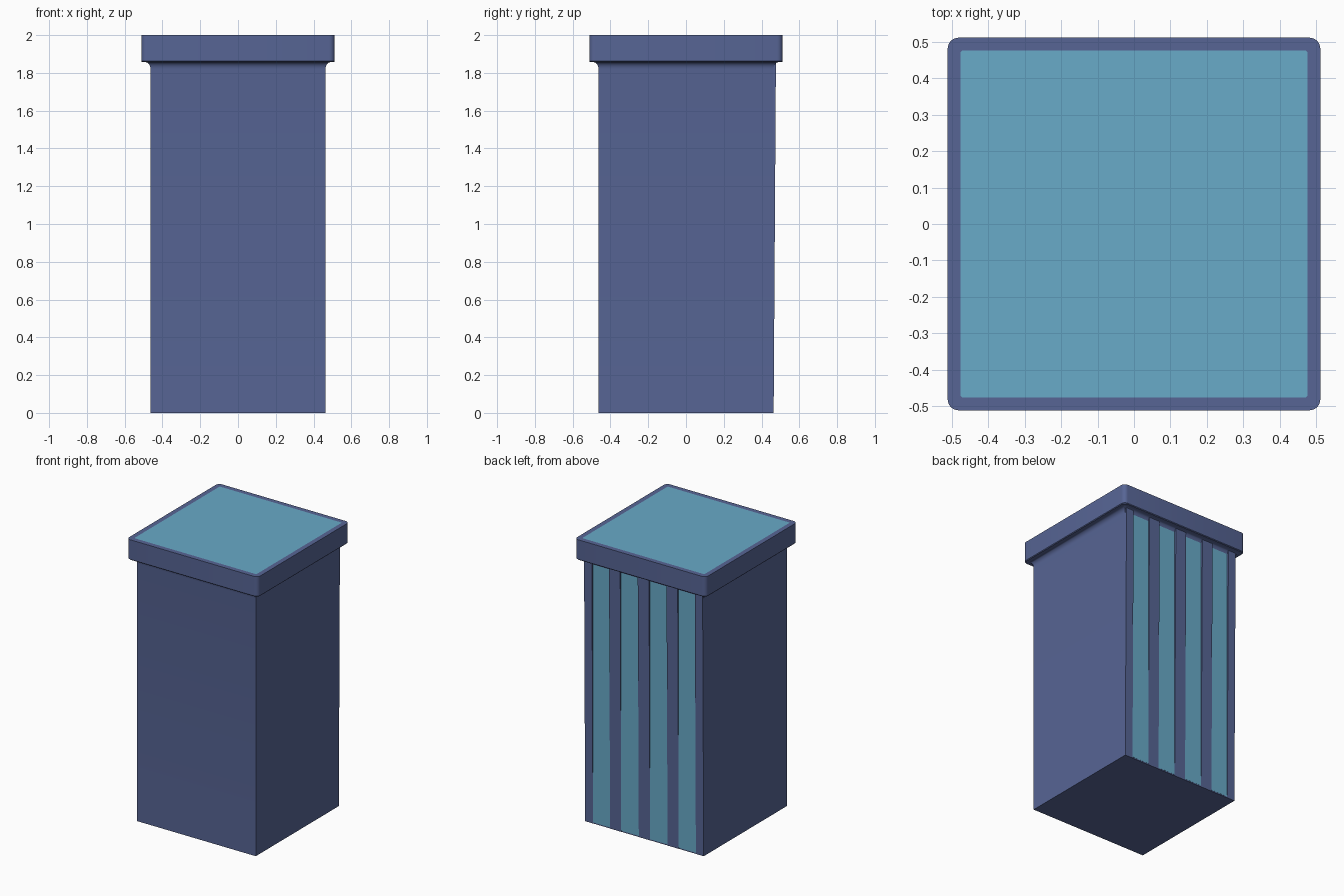
import bpy, bmesh, math

if "Cube" in bpy.data.objects:
    bpy.data.objects.remove(bpy.data.objects["Cube"])


def material(name, rgb):
    m = bpy.data.materials.new(name)
    m.diffuse_color = (*rgb, 1)
    m.use_nodes = True
    m.node_tree.nodes["Principled BSDF"].inputs["Base Color"].default_value = m.diffuse_color
    return m


slate = material("slate blue", (0.095, 0.130, 0.300))
sky = material("sky blue", (0.140, 0.405, 0.580))

BODY = 0.463      # half width of the shaft
RIB = 0.013       # how far the ribs stand out at the top
CAP_Z = 1.857     # underside of the cap


def finish(bm, name, mats):
    bmesh.ops.recalc_face_normals(bm, faces=bm.faces)
    me = bpy.data.meshes.new(name)
    bm.to_mesh(me)
    bm.free()
    for m in mats:
        me.materials.append(m)
    ob = bpy.data.objects.new(name, me)
    bpy.context.collection.objects.link(ob)
    return ob


def smooth(ob):
    bpy.ops.object.select_all(action='DESELECT')
    ob.select_set(True)
    bpy.context.view_layer.objects.active = ob
    bpy.ops.object.shade_smooth_by_angle(angle=math.radians(35))


def square(half, radius=0, steps=6):
    """Outline of a square, with rounded corners if radius is given."""
    pts = []
    for k in range(4):
        a0 = k * math.pi / 2
        sx = 1 if k in (0, 3) else -1
        sy = 1 if k in (0, 1) else -1
        c = half - radius
        for i in range(steps + 1 if radius else 1):
            a = a0 + i / steps * math.pi / 2
            pts.append((sx * c + radius * math.cos(a) if radius else sx * half,
                        sy * c + radius * math.sin(a) if radius else sy * half))
    return pts


def loft(rings):
    """Skin (half, radius, z) outlines into a closed solid."""
    bm = bmesh.new()
    loops = [[bm.verts.new((x, y, z)) for x, y in square(h, r)] for h, r, z in rings]
    for a, b in zip(loops, loops[1:]):
        for i in range(len(a)):
            j = (i + 1) % len(a)
            bm.faces.new((a[i], a[j], b[j], b[i]))
    bm.faces.new(loops[0])
    bm.faces.new(loops[-1])
    return bm


def prism(bm, x0, x1, profile):
    """Extrude a (y, z) profile from x0 to x1."""
    a = [bm.verts.new((x0, y, z)) for y, z in profile]
    b = [bm.verts.new((x1, y, z)) for y, z in profile]
    bm.faces.new(a)
    bm.faces.new(b)
    for i in range(len(a)):
        j = (i + 1) % len(a)
        bm.faces.new((a[i], a[j], b[j], b[i]))


# Shaft with a small cove flaring out under the cap
rings = [(BODY, 0, 0)]
for i in range(6):
    t = i / 5 * math.pi / 2
    rings.append((BODY + 0.026 * (1 - math.cos(t)), 0, 1.82 + 0.037 * math.sin(t)))
smooth(finish(loft(rings), "shaft", [slate]))

# Cap with rounded corners and a flush coloured top panel
bm = loft([(0.508, 0.03, CAP_Z), (0.512, 0.03, CAP_Z + 0.005),
           (0.512, 0.03, 2.0), (0.477, 0.008, 2.0)])
for f in bm.faces:
    if len(f.verts) > 4 and f.calc_center_median().z > 1.99:
        f.material_index = 1
smooth(finish(bm, "cap", [slate, sky]))

# Back ribs, wedge shaped: flush at the foot and proud at the top
bm = bmesh.new()
edges = [(-BODY, -0.402), (-0.268, -0.181), (-0.044, 0.044),
         (0.181, 0.268), (0.402, BODY)]
for x0, x1 in edges:
    prism(bm, x0, x1, [(BODY - 0.01, 0), (BODY + 0.001, 0),
                       (BODY + RIB, CAP_Z), (BODY - 0.01, CAP_Z)])
finish(bm, "back_ribs", [slate])

# Coloured strips between the ribs
bm = bmesh.new()
for (_, x0), (x1, _) in zip(edges, edges[1:]):
    prism(bm, x0, x1, [(BODY - 0.003, 0.008), (BODY + 0.001, 0.008),
                       (BODY + 0.001, 1.835), (BODY - 0.003, 1.835)])
finish(bm, "back_strips", [sky])
